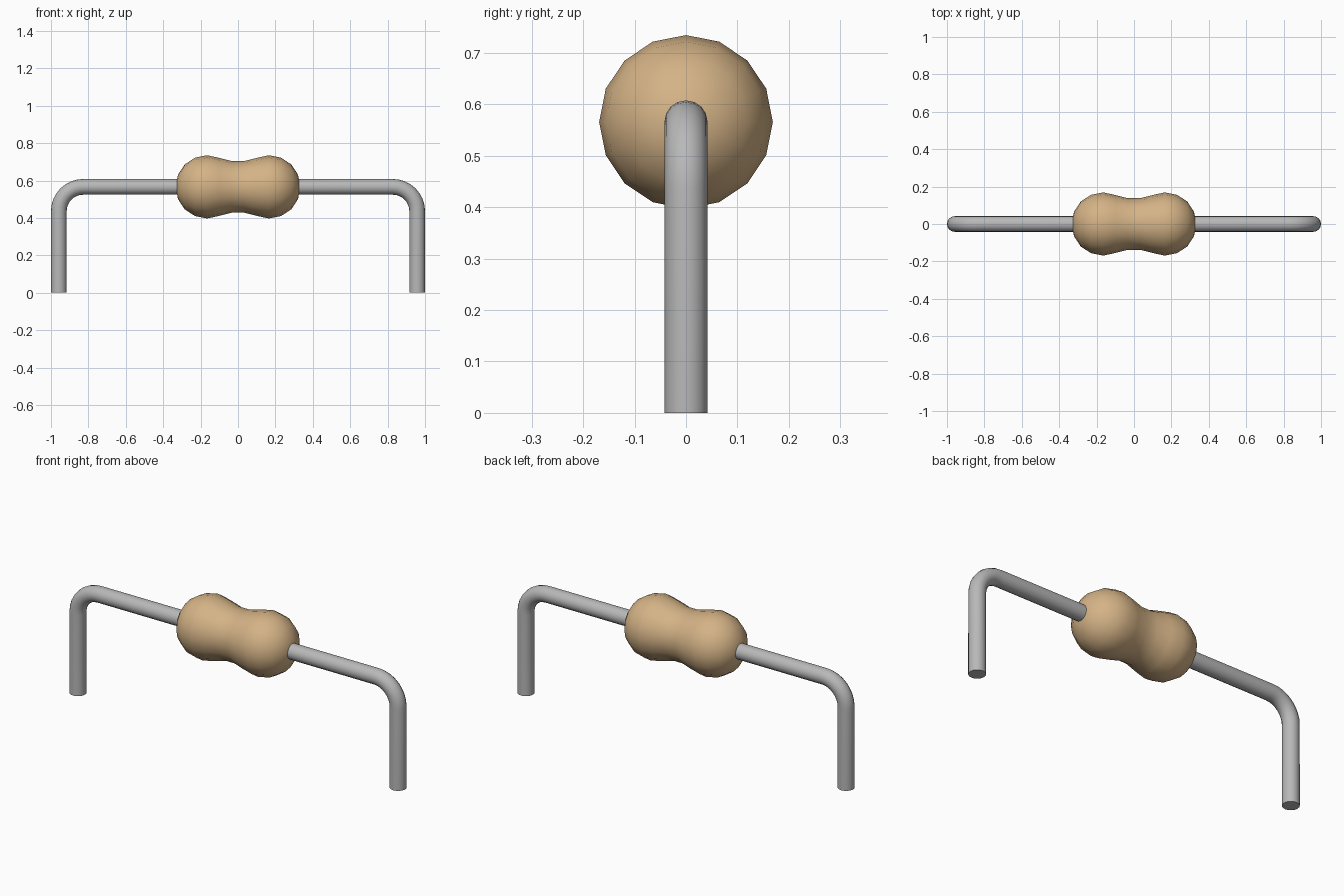
import bpy
import bmesh
from math import sin, cos, pi, radians

cube = bpy.data.objects.get("Cube")
if cube:
    bpy.data.objects.remove(cube)

AXIS_Z = 0.566      # height of the body axis
WIRE_R = 0.042
LEG_X = 0.958
BEND_R = 0.13


def material(name, rgb):
    mat = bpy.data.materials.new(name)
    mat.use_nodes = True
    mat.diffuse_color = (*rgb, 1)
    mat.node_tree.nodes["Principled BSDF"].inputs["Base Color"].default_value = (*rgb, 1)
    return mat


def finish(obj, mat, angle):
    obj.data.materials.clear()
    obj.data.materials.append(mat)
    bpy.ops.object.select_all(action="DESELECT")
    obj.select_set(True)
    bpy.context.view_layer.objects.active = obj
    if obj.type == "CURVE":
        bpy.ops.object.convert(target="MESH")
    bpy.ops.object.shade_smooth_by_angle(angle=radians(angle))


tan = material("tan ceramic", (0.66, 0.45, 0.24))
grey = material("grey metal", (0.48, 0.48, 0.48))

# Body: dumbbell profile turned around the x axis
half = [(0.033, 0.138), (0.1, 0.155), (0.165, 0.169), (0.23, 0.156),
        (0.285, 0.12), (0.321, 0.065), (0.333, 0)]
profile = [(-x, r) for x, r in reversed(half)] + half
bm = bmesh.new()
verts = [bm.verts.new((x, r, 0)) for x, r in profile]
edges = [bm.edges.new(pair) for pair in zip(verts, verts[1:])]
bmesh.ops.spin(bm, geom=verts + edges, cent=(0, 0, 0), axis=(1, 0, 0),
               angle=2 * pi, steps=16, use_duplicate=False)
bmesh.ops.remove_doubles(bm, verts=bm.verts[:], dist=0.0005)
bmesh.ops.recalc_face_normals(bm, faces=bm.faces[:])
mesh = bpy.data.meshes.new("body")
bm.to_mesh(mesh)
bm.free()
body = bpy.data.objects.new("body", mesh)
body.location.z = AXIS_Z
bpy.context.collection.objects.link(body)
finish(body, tan, 60)

# Leads: round wire running out of each end and bending down to the ground
for side, name in ((1, "left_lead"), (-1, "right_lead")):
    cx, cz = LEG_X - BEND_R, AXIS_Z - BEND_R
    path = [(0.25, AXIS_Z)]
    for i in range(9):
        a = pi / 2 * (1 - i / 8)
        path.append((cx + BEND_R * cos(a), cz + BEND_R * sin(a)))
    path.append((LEG_X, 0))
    curve = bpy.data.curves.new(name, "CURVE")
    curve.dimensions = "3D"
    curve.bevel_depth = WIRE_R
    curve.bevel_resolution = 6
    curve.use_fill_caps = True
    spline = curve.splines.new("POLY")
    spline.points.add(len(path) - 1)
    for point, (x, z) in zip(spline.points, path):
        point.co = (side * x, 0, z, 1)
    lead = bpy.data.objects.new(name, curve)
    bpy.context.collection.objects.link(lead)
    finish(lead, grey, 40)
